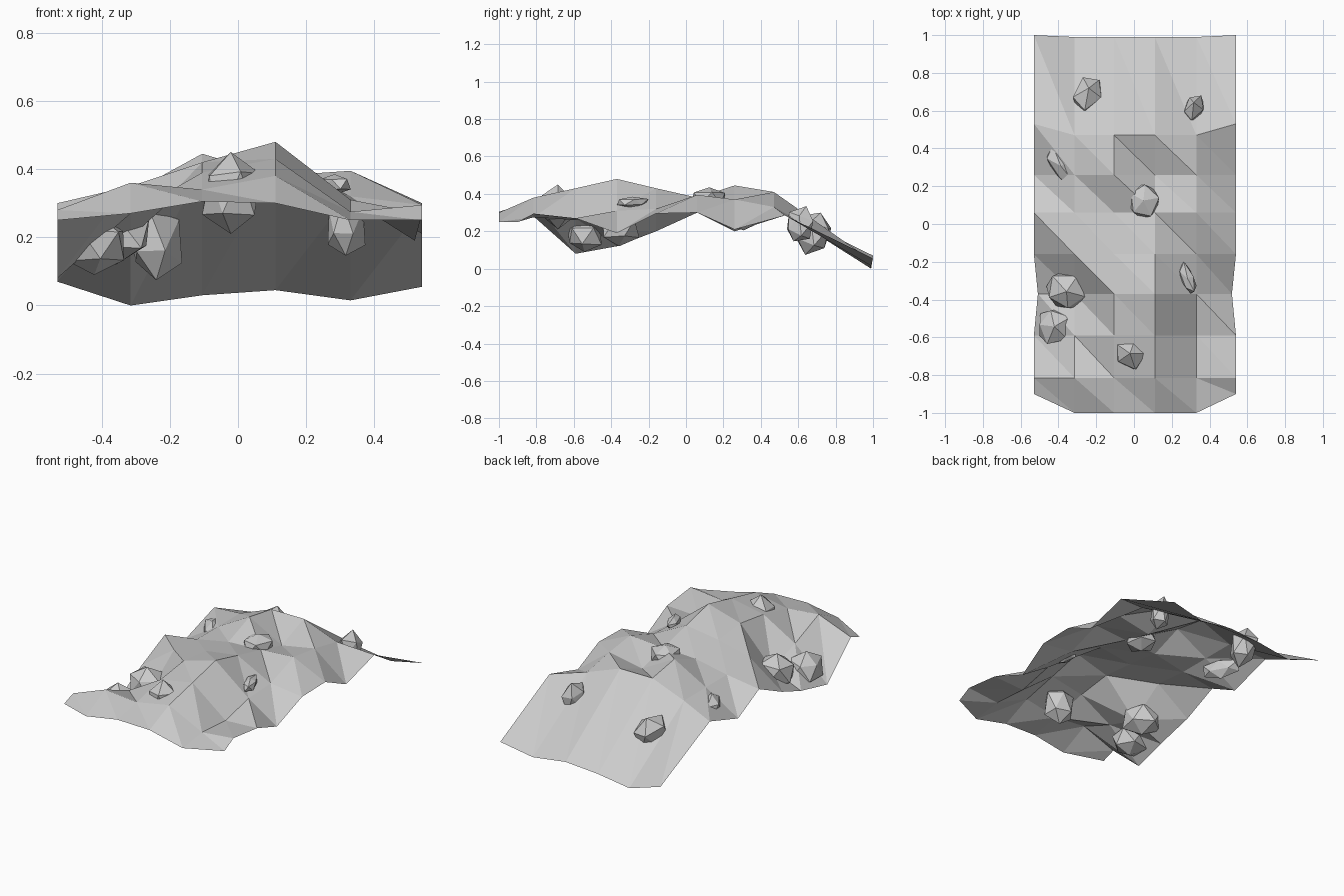
import bpy, bmesh, random
from math import radians
from mathutils import Vector, Matrix

if "Cube" in bpy.data.objects:
    bpy.data.objects.remove(bpy.data.objects["Cube"])

random.seed(4)


def finish(name, bm):
    mesh = bpy.data.meshes.new(name)
    bm.to_mesh(mesh)
    bm.free()
    obj = bpy.data.objects.new(name, mesh)
    bpy.context.collection.objects.link(obj)
    return obj


# Ground sheet: height rows from front to back, six columns across
cols = [-.53, -.315, -.105, .11, .33, .54]
rows = [
    (-1.0, (.25, .27, .305, .30, .25, .25)),
    (-.815, (.28, .36, .34, .38, .275, .295)),
    (-.59, (.08, .27, .39, .43, .26, .27)),
    (-.37, (.12, .20, .42, .48, .31, .19)),
    (-.16, (.20, .35, .40, .43, .32, .295)),
    (.06, (.30, .33, .37, .38, .395, .30)),
    (.26, (.20, .33, .445, .33, .37, .21)),
    (.49, (.285, .33, .41, .41, .33, .285)),
    (.99, (.07, .00, .03, .045, .015, .055)),
]
bm = bmesh.new()
grid = []
for r, (y, heights) in enumerate(rows):
    line = []
    for c, z in enumerate(heights):
        edge = c in (0, 5)
        vx, vy = cols[c], y
        if r == 0 and edge:
            vy = -.9                      # clipped front corners
        if r == 7:
            vy += .04 if edge else -.02
        if r == 8 and edge:
            vy = 1.0
        if r == 3 and edge:
            vx *= .96                     # pinched waist
        line.append(bm.verts.new((vx, vy, z)))
    grid.append(line)
# every cell is split along the same diagonal
for a, b in zip(grid, grid[1:]):
    for c in range(5):
        bm.faces.new((a[c], a[c + 1], b[c]))
        bm.faces.new((a[c + 1], b[c + 1], b[c]))
finish("ground_sheet", bm)


# Rocks: convex hulls of a few jittered points stretched to size
def rock(name, centre, half, turn, tilt):
    bm = bmesh.new()
    bmesh.ops.create_icosphere(bm, subdivisions=1, radius=1)
    for v in bm.verts:
        v.co *= random.uniform(.85, 1.1)
    bmesh.ops.convex_hull(bm, input=bm.verts[:])
    lo = [min(v.co[i] for v in bm.verts) for i in range(3)]
    hi = [max(v.co[i] for v in bm.verts) for i in range(3)]
    rot = Matrix.Rotation(radians(tilt), 3, 'X') @ Matrix.Rotation(radians(turn), 3, 'Z')
    for v in bm.verts:
        p = Vector([((v.co[i] - lo[i]) / (hi[i] - lo[i]) * 2 - 1) * half[i] for i in range(3)])
        v.co = rot @ p + Vector(centre)
    bmesh.ops.recalc_face_normals(bm, faces=bm.faces[:])
    finish(name, bm)


rocks = [
    ((-.24, .67, .19), (.07, .095, .12), -25, -20),
    ((.315, .61, .24), (.055, .075, .10), -20, -20),
    ((-.39, .31, .265), (.05, .11, .06), 30, 0),
    ((.05, .12, .37), (.085, .09, .065), 10, 0),
    ((-.02, -.69, .33), (.085, .08, .12), 0, 0),
    ((-.36, -.35, .215), (.105, .095, .095), -15, 0),
    ((-.42, -.54, .18), (.095, .095, .09), 30, 0),
    ((.28, -.285, .355), (.035, .085, .03), 20, 0),
]
for i, (centre, half, turn, tilt) in enumerate(rocks):
    rock("rock_%d" % (i + 1), centre, half, turn, tilt)
